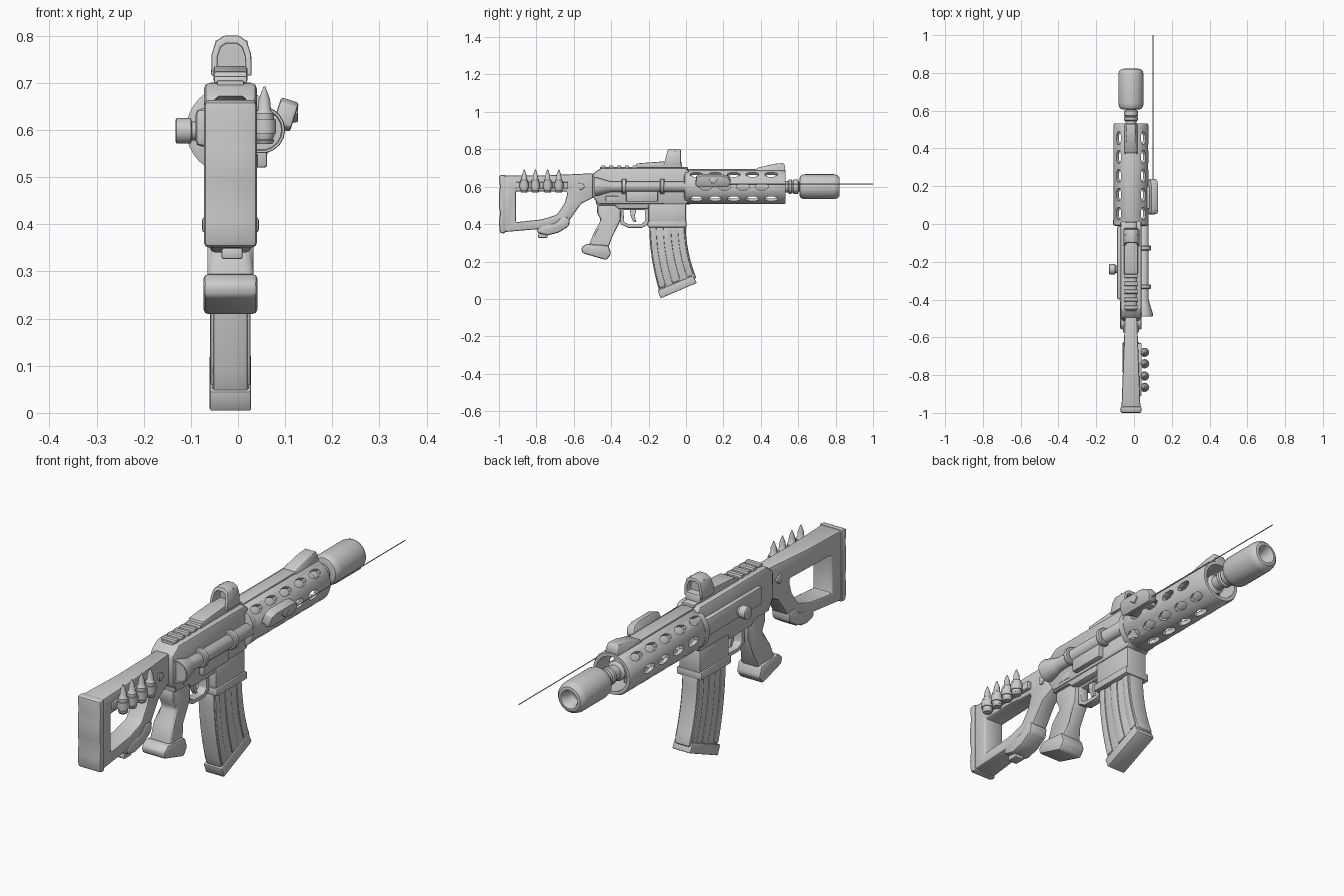
import bpy, bmesh, math
from mathutils import Vector, Matrix

if "Cube" in bpy.data.objects:
    bpy.data.objects.remove(bpy.data.objects["Cube"])

CX = -0.016  # centre plane of the body


def finish(name, bm, bevel=0.0, seg=2):
    bmesh.ops.recalc_face_normals(bm, faces=bm.faces)
    if bevel:
        es = [e for e in bm.edges if len(e.link_faces) == 2 and e.calc_face_angle(0) > 0.6]
        bmesh.ops.bevel(bm, geom=es, offset=bevel, segments=seg, profile=0.5,
                        affect='EDGES', clamp_overlap=True)
    me = bpy.data.meshes.new(name)
    bm.to_mesh(me)
    bm.free()
    ob = bpy.data.objects.new(name, me)
    bpy.context.collection.objects.link(ob)
    return ob


def place(p, w, plane):
    return (w, p[0], p[1]) if plane == 'YZ' else (p[0], w, p[1])


def prism(name, pts, half, cx=CX, bevel=0.008, width=None):
    """Side profile (y, z) extruded across x; width(y, z) scales it locally."""
    bm = bmesh.new()
    k = [width(*p) if width else 1 for p in pts]
    a = [bm.verts.new((cx - half * s, *p)) for p, s in zip(pts, k)]
    b = [bm.verts.new((cx + half * s, *p)) for p, s in zip(pts, k)]
    bm.faces.new(a)
    bm.faces.new(b[::-1])
    for i in range(len(pts)):
        j = (i + 1) % len(pts)
        bm.faces.new((a[i], a[j], b[j], b[i]))
    return finish(name, bm, bevel)


def frame(name, outer, inner, w0, w1, plane='YZ', bevel=0.008, taper=None):
    """Flat frame with a hole, from matching outer and inner loops."""
    bm = bmesh.new()
    n = len(outer)
    L = []
    for w in (w0, w1):
        for loop in (outer, inner):
            L.append([bm.verts.new(place(p, CX + (w - CX) * (taper(p[0]) if taper else 1), plane)) for p in loop])
    for i in range(n):
        j = (i + 1) % n
        for a, b in ((0, 1), (2, 3), (0, 2), (1, 3)):
            bm.faces.new((L[a][i], L[a][j], L[b][j], L[b][i]))
    return finish(name, bm, bevel)


def lathe(name, prof, c=(CX, 0, 0.6), axis='Y', n=20, closed=False):
    """Profile (position, radius) spun about an axis."""
    bm = bmesh.new()
    rot = {'Y': Matrix.Rotation(-math.pi / 2, 4, 'X'), 'Z': Matrix(),
           'X': Matrix.Rotation(math.pi / 2, 4, 'Y')}[axis]
    rings = []
    for t, r in prof:
        rings.append([bm.verts.new(rot @ Vector((r * math.cos(2 * math.pi * i / n),
                     r * math.sin(2 * math.pi * i / n), t)) + Vector(c)) for i in range(n)])
    pairs = list(zip(rings, rings[1:])) + ([(rings[-1], rings[0])] if closed else [])
    for a, b in pairs:
        for i in range(n):
            j = (i + 1) % n
            bm.faces.new((a[i], a[j], b[j], b[i]))
    if not closed:
        bm.faces.new(rings[0])
        bm.faces.new(rings[-1])
    return finish(name, bm)


def box(name, lo, hi, bevel=0.005, roll=0.0):
    bm = bmesh.new()
    lo, hi = Vector(lo), Vector(hi)
    m = Matrix.Translation((lo + hi) / 2) @ Matrix.Rotation(roll, 4, 'Y') @ Matrix.Diagonal((*(hi - lo), 1))
    bmesh.ops.create_cube(bm, size=1, matrix=m)
    return finish(name, bm, bevel)


# Stock: skeleton frame, butt pad, lower cushion
frame("stock_frame",
      [(-.975, .66), (-.75, .66), (-.49, .672), (-.49, .545), (-.56, .51), (-.62, .425), (-.77, .375), (-.975, .357)],
      [(-.91, .575), (-.75, .575), (-.64, .575), (-.635, .56), (-.65, .51), (-.69, .45), (-.77, .425), (-.91, .41)],
      CX - .05, CX + .05, bevel=.012, taper=lambda y: 1 - .36 * max(0, (y + .97) / .48))
prism("butt_pad", [(-.965, .665), (-1, .66), (-.995, .6), (-1, .56), (-1, .49), (-.994, .46), (-1, .41),
                   (-.995, .352), (-.965, .35)], .056, bevel=.01)
prism("stock_cushion", [(-.80, .37), (-.77, .395), (-.70, .405), (-.665, .44), (-.62, .435), (-.625, .39),
                        (-.68, .355), (-.74, .34), (-.79, .35)], .044, bevel=.014)
box("cushion_buckle", (-.035, -.79, .326), (.01, -.74, .35))
prism("stock_hinge", [(-.575, .62), (-.55, .615), (-.54, .6), (-.56, .58), (-.575, .59)], .042, bevel=.004)

# Cartridge holder on the right of the stock
box("cartridge_strap", (.015, -.91, .59), (.04, -.63, .625))
for i, y in enumerate((-.865, -.805, -.74, -.68)):
    lathe(f"cartridge_{i}", [(.57, .017), (.578, .021), (.58, .018), (.588, .021), (.635, .02), (.642, .014),
                             (.665, .012), (.692, .002)], (.056, y, 0), 'Z', 12)
    lathe(f"cartridge_loop_{i}", [(.592, .025), (.622, .025)], (.056, y, 0), 'Z', 12)

# Receiver
prism("upper_receiver", [(-.5, .668), (-.455, .70), (0, .70), (.02, .68), (.02, .52), (0, .505), (-.47, .505),
                         (-.5, .55)], .056, bevel=.016)
prism("lower_receiver", [(-.48, .56), (0, .56), (0, .5), (-.2, .5), (-.2, .48), (-.36, .48), (-.38, .5),
                         (-.48, .5)], .05, bevel=.008)
box("left_side_plate", (-.09, -.40, .565), (-.06, -.01, .645), .012)
box("rail_base", (-.045, -.46, .69), (.013, .01, .705), .004)
for i in range(5):
    y = -.455 + i * .042
    prism(f"rail_tooth_{i}", [(y, .70), (y + .004, .714), (y + .022, .714), (y + .026, .70)], .035, bevel=.003)
lathe("bolt_knob", [(-.132, .024), (-.13, .027), (-.1, .027), (-.098, .02), (-.07, .02)], (0, -.24, .598), 'X', 16)

# Side torch tube with flared end and clamp rings
lathe("side_tube", [(-.46, .038), (-.49, .044), (-.49, .049), (-.475, .05), (-.42, .033), (-.4, .028), (-.0, .028),
                    (.01, .022)], (.05, 0, .6), n=18)
lathe("side_tube_lens", [(-.482, .044), (-.46, .044)], (.05, 0, .6), n=18)
for i, y in enumerate((-.345, -.14)):
    lathe(f"tube_clamp_{i}", [(y, .036), (y + .005, .04), (y + .021, .04), (y + .026, .036)], (.05, 0, .602), n=16)
box("ejection_box", (.02, -.32, .52), (.062, -.15, .582), .006)
box("receiver_bolt_plate", (.03, -.43, .52), (.042, -.36, .55), .004)

# Pistol grip with flared foot
prism("pistol_grip", [(-.475, .51), (-.345, .51), (-.35, .42), (-.395, .33), (-.42, .26), (-.52, .285),
                      (-.49, .36), (-.455, .42), (-.475, .46)], .046, bevel=.014,
      width=lambda y, z: .82 + .3 * (z < .3))
prism("grip_foot", [(-.53, .295), (-.56, .275), (-.555, .245), (-.425, .207), (-.40, .24), (-.415, .285)],
      .057, bevel=.01)

# Trigger and guard
frame("trigger_guard", [(-.36, .49), (-.2, .49), (-.2, .40), (-.235, .38), (-.31, .38), (-.35, .40)],
      [(-.335, .475), (-.22, .475), (-.22, .415), (-.24, .398), (-.305, .398), (-.33, .41)],
      CX - .02, CX + .02, bevel=.004)
prism("trigger", [(-.3, .48), (-.265, .48), (-.275, .44), (-.265, .41), (-.28, .41), (-.295, .44)], .009, bevel=.002)

# Magazine well, curved magazine, ribs and floor plate
prism("magazine_well", [(-.2, .51), (0, .51), (0, .40), (-.2, .40)], .052, bevel=.01)
prism("magazine_well_lip", [(-.205, .415), (.003, .415), (.003, .382), (-.205, .382)], .06, bevel=.006)


def mag_pt(u, v):
    """u along the front-back depth, v down the magazine."""
    return (-.197 + .195 * u + .058 * v * v, .40 - .372 * v + .082 * u * v)


V = [i / 6 for i in range(7)]
prism("magazine", [mag_pt(0, v) for v in V] + [mag_pt(1, v) for v in V[::-1]], .038, bevel=.01)
for i, (u0, u1) in enumerate(((.03, .2), (.38, .6), (.78, .96))):
    prism(f"magazine_rib_{i}", [mag_pt(u0, v * .93) for v in V] + [mag_pt(u1, v * .93) for v in V[::-1]],
          .043, bevel=.006)
prism("magazine_floor", [(-.152, .045), (-.135, .003), (.057, .085), (.038, .125)], .044, bevel=.005)

# Handguard: hollow tube with staggered slots cut all round
guard = lathe("handguard", [(.0, .074), (.0, .088), (.008, .093), (.522, .093), (.532, .088), (.532, .074)],
              n=32, closed=True)
bm = bmesh.new()
for k in range(7):
    a = math.radians(135 + 45 * k)
    for j in range(5):
        y = .085 + .1 * j - (.05 if k % 2 == 0 else 0) + .02
        if y < .05 or y > .5:
            continue
        m = (Matrix.Translation((CX, y, .6)) @ Matrix.Rotation(math.pi / 2 - a, 4, 'Y')
             @ Matrix.Translation((0, 0, .09)) @ Matrix.Diagonal((.019, .036, .06, 1)))
        bmesh.ops.create_cone(bm, cap_ends=True, segments=8, radius1=1, radius2=1, depth=1,
                              matrix=m @ Matrix.Rotation(math.pi / 8, 4, 'Z'))
cutter = finish("handguard_slot_cutter", bm)
cutter.hide_render = True
cutter.hide_viewport = True
mod = guard.modifiers.new("slots", 'BOOLEAN')
mod.operation = 'DIFFERENCE'
mod.object = cutter
mod.solver = 'EXACT'
lathe("handguard_collar", [(-.01, .08), (-.005, .094), (.022, .094), (.027, .08)], n=32)
box("handguard_top_strip", (-.046, .01, .675), (.014, .52, .694), .005)

# Barrel and suppressor
lathe("barrel", [(0, .042), (.5, .042), (.51, .03), (.545, .03), (.55, .038), (.563, .038), (.568, .031),
                 (.575, .038), (.598, .038), (.605, .026), (.63, .026)])
lathe("suppressor", [(.607, .045), (.61, .056), (.622, .064), (.64, .067), (.79, .067), (.81, .062), (.82, .052),
                     (.822, .04), (.81, .033), (.76, .024)], n=24)

# Front sight on the handguard
prism("front_sight", [(.37, .69), (.385, .702), (.47, .722), (.52, .726), (.53, .71), (.53, .685), (.37, .685)],
      .034, bevel=.006, width=lambda y, z: .75 if z > .7 else 1)

# Reflex sight: base, hood and pane
prism("reflex_base", [(-.27, .70), (-.265, .724), (-.19, .73), (-.12, .735), (-.025, .735), (-.02, .70)],
      .036, bevel=.006)
hood_out = [(-.043, .715), (-.042, .76), (-.033, .788), (-.016, .8), (.016, .8), (.033, .788), (.042, .76), (.043, .715)]
hood_in = [(-.03, .732), (-.029, .755), (-.022, .776), (-.011, .783), (.011, .783), (.022, .776), (.029, .755), (.03, .732)]
hood = frame("reflex_hood", [(x + CX + .002, z) for x, z in hood_out], [(x + CX + .002, z) for x, z in hood_in],
             -.11, -.028, 'XZ', bevel=.004)
for v in hood.data.vertices:  # lean the rear edge forward
    if v.co.y < -.07:
        v.co.y += .25 * (v.co.z - .75)
box("reflex_pane", (-.048, -.06, .725), (.02, -.055, .79), 0)

# Laser module and beam on the right of the handguard
box("laser_mount", (.05, .08, .60), (.09, .2, .637), .005)
laser = prism("laser_module", [(.05, .61), (.055, .655), (.08, .665), (.19, .665), (.225, .655), (.24, .63),
                               (.225, .60), (.07, .60)], .02, cx=.1, bevel=.006)
laser.data.transform(Matrix.Translation((.1, 0, .63)) @ Matrix.Rotation(math.radians(18), 4, 'Y')
                     @ Matrix.Translation((-.1, 0, -.63)))
prism("laser_button", [(.12, .635), (.145, .655), (.17, .635), (.145, .615)], .008, cx=.119, bevel=.003)
lathe("laser_beam", [(.2, .002), (1, .002)], (.1, 0, .615), n=8)

# Smooth curved surfaces, keep hard edges
for ob in bpy.context.scene.objects:
    ob.select_set(not ob.hide_viewport)
bpy.context.view_layer.objects.active = guard
bpy.ops.object.shade_smooth_by_angle(angle=math.radians(35))
